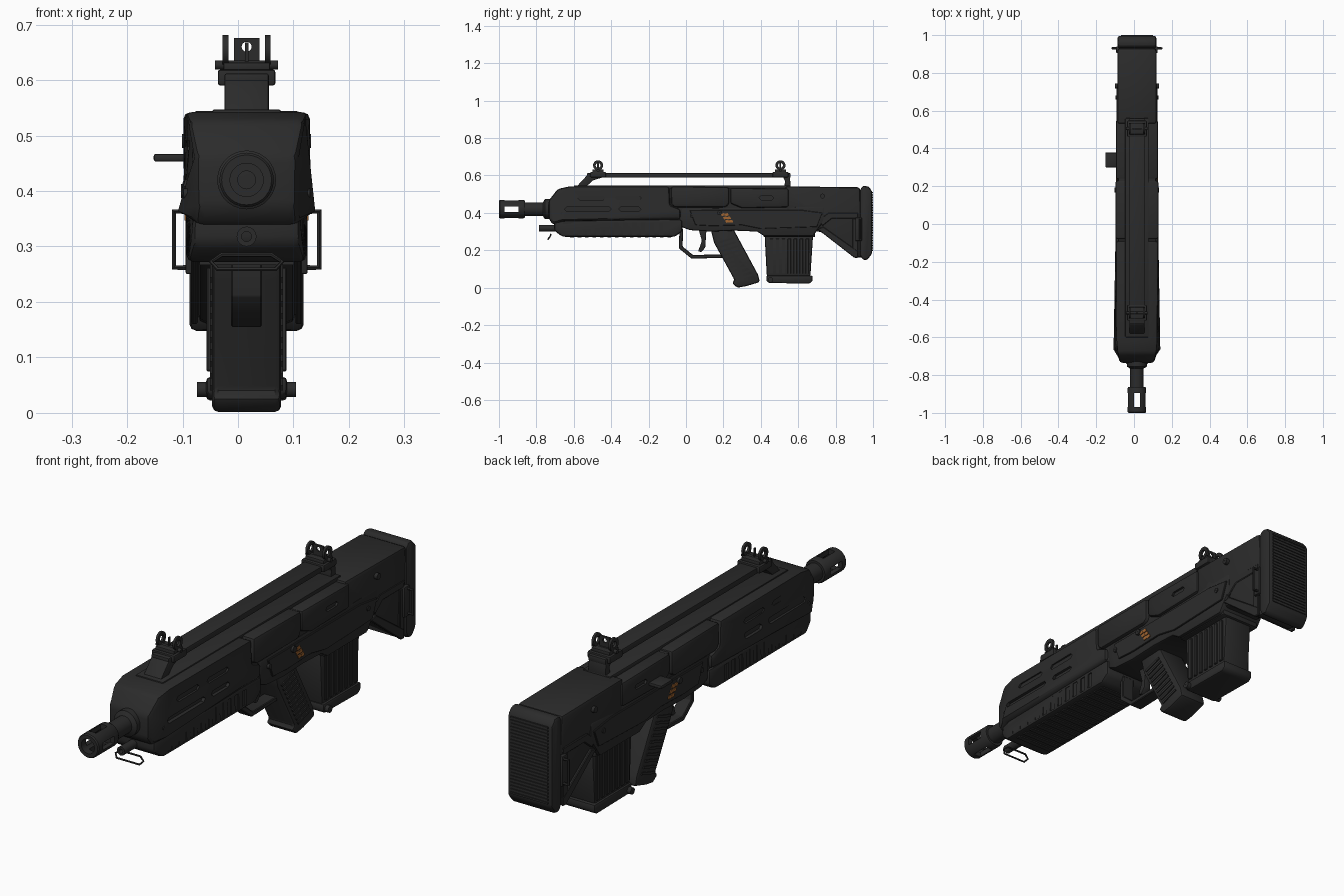
import bpy, bmesh, math
from mathutils import Vector

CX = 0.0155  # centre line of the body (the side handle shifts the bounds)


def material(name, rgb):
    m = bpy.data.materials.new(name)
    m.diffuse_color = (*rgb, 1)
    return m


BLACK = material("matte_black", (0.024, 0.024, 0.024))
ORANGE = material("burnt_orange", (0.36, 0.13, 0.03))


def add(name, bm, mat=BLACK, bevel=0.0, seg=2):
    bmesh.ops.recalc_face_normals(bm, faces=bm.faces)
    me = bpy.data.meshes.new(name)
    bm.to_mesh(me)
    bm.free()
    me.materials.append(mat)
    ob = bpy.data.objects.new(name, me)
    bpy.context.collection.objects.link(ob)
    if bevel:
        b = ob.modifiers.new("bevel", 'BEVEL')
        b.width, b.segments, b.limit_method, b.angle_limit = bevel, seg, 'ANGLE', 0.6
    return ob


def add_prism(bm, prof, hw, x=0.0):
    """Side profile (y, z) extruded across x; hw is a number or function of (y, z)."""
    w = hw if callable(hw) else (lambda y, z: hw)
    a = [bm.verts.new((CX + x - w(y, z), y, z)) for y, z in prof]
    b = [bm.verts.new((CX + x + w(y, z), y, z)) for y, z in prof]
    n = len(prof)
    bm.faces.new(a)
    bm.faces.new(b[::-1])
    for i in range(n):
        bm.faces.new((a[i], b[i], b[(i + 1) % n], a[(i + 1) % n]))


def prism(name, prof, hw, bevel=0.0, x=0.0, mat=BLACK, seg=2):
    bm = bmesh.new()
    add_prism(bm, prof, hw, x)
    return add(name, bm, mat, bevel, seg)


def multi(name, items, mat=BLACK, bevel=0.0):
    bm = bmesh.new()
    for prof, hw, x in items:
        add_prism(bm, prof, hw, x)
    return add(name, bm, mat, bevel, 1)


def rect(y0, y1, z0, z1):
    return [(y0, z0), (y1, z0), (y1, z1), (y0, z1)]


def pill(y0, y1, z, h):
    return [(y0, z), (y0 + h, z - h), (y1 - h, z - h), (y1, z), (y1 - h, z + h), (y0 + h, z + h)]


def lathe(name, prof, pos, axis='y', n=28):
    """Closed profile (radius, distance) turned about an axis through pos."""
    bm = bmesh.new()
    rings = []
    for r, t in prof:
        ring = []
        for i in range(n):
            c, s = r * math.cos(2 * math.pi * i / n), r * math.sin(2 * math.pi * i / n)
            ring.append(bm.verts.new(Vector(pos) + Vector((c, t, s) if axis == 'y' else (t, c, s))))
        rings.append(ring)
    for k in range(len(rings)):
        p, q = rings[k], rings[(k + 1) % len(rings)]
        for i in range(n):
            bm.faces.new((p[i], p[(i + 1) % n], q[(i + 1) % n], q[i]))
    return add(name, bm)


def pin(name, y, z, r, hw):
    return lathe(name, [(0.001, -hw), (r, -hw), (r, hw), (0.001, hw)], (CX, y, z), 'x', 14)


def wire(name, pts, r, closed=False):
    cu = bpy.data.curves.new(name, 'CURVE')
    cu.dimensions, cu.bevel_depth, cu.bevel_resolution = '3D', r, 1
    sp = cu.splines.new('POLY')
    sp.points.add(len(pts) - 1)
    for p, c in zip(sp.points, pts):
        p.co = (*c, 1)
    sp.use_cyclic_u = closed
    cu.materials.append(BLACK)
    bpy.context.collection.objects.link(bpy.data.objects.new(name, cu))


cutters = []


def cut(ob, cutter):
    cutter.hide_render = True
    m = ob.modifiers.new("cut", 'BOOLEAN')
    m.object, m.operation, m.solver = cutter, 'DIFFERENCE', 'EXACT'
    cutters.append(cutter)


# Barrel and slotted muzzle
muzzle = lathe("muzzle_brake", [(0.030, -1), (0.045, -1), (0.049, -0.995), (0.049, -0.87), (0.045, -0.862),
                                (0.030, -0.862)], (CX, 0, 0.42))
cut(muzzle, prism("muzzle_side_cutter", rect(-0.97, -0.895, 0.405, 0.435), 0.08))
cut(muzzle, prism("muzzle_top_cutter", rect(-0.97, -0.895, 0.34, 0.50), 0.015))
lathe("barrel", [(0.016, -0.88), (0.036, -0.88), (0.036, -0.765), (0.053, -0.755), (0.053, -0.70), (0.016, -0.70)],
      (CX, 0, 0.42))

# Inner core that closes the gaps between shells
prism("core", rect(-0.66, 0.70, 0.34, 0.53), 0.098)

# Upper handguard with tapered nose and vent slots
guard = prism("upper_handguard", [(-0.735, 0.37), (-0.735, 0.465), (-0.685, 0.528), (-0.62, 0.542), (-0.09, 0.542),
                                  (-0.085, 0.44), (-0.03, 0.42), (-0.03, 0.365), (-0.66, 0.355), (-0.71, 0.335)],
              lambda y, z: 0.09 if y < -0.70 else (0.105 if y < -0.67 else 0.113), 0.014)
slots = [(-0.58, -0.43, 0.48), (-0.38, -0.24, 0.48), (-0.65, -0.40, 0.42), (-0.36, -0.24, 0.42)]
cut(guard, multi("vent_cutter", [(pill(a, b, z, 0.011), 0.02, s * 0.123) for a, b, z in slots for s in (-1, 1)]))

# Lower handguard with vertical finger grooves
lower = prism("lower_handguard", [(-0.705, 0.365), (-0.705, 0.305), (-0.66, 0.272), (-0.06, 0.272), (-0.02, 0.30),
                                  (-0.02, 0.365)], lambda y, z: 0.096 if y < -0.69 else 0.109, 0.014)
cut(lower, multi("groove_cutter", [(rect(y, y + 0.024, 0.283, 0.348), 0.02, s * 0.122)
                                   for y in [-0.625 + 0.048 * i for i in range(11)] for s in (-1, 1)]))
multi("underside_ribs", [(rect(y, y + 0.02, 0.267, 0.275), 0.085, 0) for y in
                         [-0.62 + 0.04 * i for i in range(14)]])

# Receiver covers
cover = prism("front_cover", [(-0.08, 0.445), (-0.08, 0.542), (0.23, 0.538), (0.23, 0.445), (0.21, 0.43), (-0.06, 0.43)],
              0.114, 0.012)
rear_cover = prism("rear_cover", [(0.237, 0.45), (0.237, 0.534), (0.55, 0.53), (0.55, 0.43), (0.30, 0.425)], 0.112, 0.012)
cut(rear_cover, multi("port_cutter", [(pill(0.39, 0.47, 0.48, 0.010), 0.02, s * 0.123) for s in (-1, 1)]))
prism("top_deck", rect(-0.60, 0.56, 0.53, 0.547), 0.062, 0.004)

# Receiver and magazine well
prism("receiver", [(-0.025, 0.425), (-0.025, 0.325), (0.02, 0.308), (0.13, 0.30), (0.26, 0.305), (0.38, 0.30),
                   (0.42, 0.275), (0.68, 0.275), (0.71, 0.32), (0.74, 0.36), (0.74, 0.435)], 0.102, 0.01)
multi("receiver_panels", [([(0.02, 0.415), (0.05, 0.335), (0.14, 0.33), (0.30, 0.335), (0.40, 0.315), (0.70, 0.325),
                            (0.73, 0.40), (0.62, 0.415)], 0.004, s * 0.105) for s in (-1, 1)], bevel=0.002)
prism("magazine_well_lip", rect(0.415, 0.69, 0.27, 0.30), 0.088, 0.006)

# Orange markings as plain slanted dashes
marks = [(0.185 + 0.02 * i + 0.012 * j, 0.396 - 0.018 * j) for i in range(2) for j in range(3)]
multi("side_markings", [([(y, z), (y + 0.018, z + 0.003), (y + 0.024, z - 0.010), (y + 0.006, z - 0.013)], 0.002,
                         s * 0.110) for y, z in marks for s in (-1, 1)], ORANGE)

# Stock with side frame and ribbed butt pad
prism("stock", [(0.53, 0.542), (0.93, 0.537), (0.945, 0.16), (0.90, 0.165), (0.72, 0.30), (0.66, 0.30), (0.53, 0.40)],
      lambda y, z: 0.087 if z < 0.38 else 0.104, 0.014)
multi("stock_frame", [(p, 0.006, s * 0.094) for s in (-1, 1) for p in (
    [(0.70, 0.315), (0.735, 0.325), (0.92, 0.195), (0.92, 0.16), (0.90, 0.16)],
    [(0.71, 0.36), (0.76, 0.40), (0.92, 0.40), (0.92, 0.37), (0.78, 0.37), (0.73, 0.33)],
    [(0.89, 0.37), (0.92, 0.37), (0.92, 0.19), (0.89, 0.21)])], bevel=0.003)
prism("butt_pad", [(0.93, 0.175), (0.93, 0.525), (0.945, 0.545), (0.975, 0.542), (0.996, 0.515), (0.996, 0.185),
                   (0.97, 0.148), (0.945, 0.148)], 0.103, 0.012)
multi("butt_pad_ribs", [(rect(0.993, 1.0, 0.195 + 0.0135 * i, 0.202 + 0.0135 * i), 0.085, 0) for i in range(24)])

# Magazine with ribbed sides and floor plate
prism("magazine", [(0.42, 0.29), (0.432, 0.06), (0.665, 0.06), (0.68, 0.29)], 0.066, 0.01)
multi("magazine_ribs", [(rect(y, y + 0.018, 0.075, 0.262), 0.004, s * 0.068)
                        for y in [0.448 + 0.032 * i for i in range(7)] for s in (-1, 1)], bevel=0.002)
prism("magazine_floor", [(0.43, 0.065), (0.43, 0.035), (0.445, 0.025), (0.66, 0.022), (0.677, 0.035), (0.677, 0.065)],
      0.073, 0.008)
pin("magazine_peg", 0.452, 0.042, 0.014, 0.089)

# Pistol grip with slanted ribs
prism("grip", [(0.13, 0.32), (0.15, 0.24), (0.26, 0.04), (0.245, 0.025), (0.275, 0.0), (0.32, 0.008), (0.395, 0.03),
               (0.385, 0.07), (0.25, 0.32)], 0.062, 0.014)
ribs = []
for i in range(10):
    t = i / 9
    y, z = 0.19 + 0.105 * t, 0.258 - 0.195 * t
    ribs.append(([(y - 0.022, z - 0.014), (y + 0.060, z + 0.012), (y + 0.065, z + 0.003), (y - 0.017, z - 0.023)],
                 0.066, 0))
multi("grip_ribs", ribs)

# Trigger and guard
prism("trigger_guard", [(-0.035, 0.315), (-0.038, 0.21), (0.03, 0.155), (0.20, 0.160), (0.20, 0.178), (0.037, 0.175),
                        (-0.018, 0.22), (-0.016, 0.315)], 0.028, 0.003, seg=1)
prism("trigger", [(0.065, 0.32), (0.085, 0.25), (0.065, 0.195), (0.082, 0.19), (0.103, 0.215), (0.11, 0.32)], 0.016,
      0.004)

# Carry rail with slanted front foot and rear foot
prism("rail_bar", rect(-0.53, 0.56, 0.588, 0.612), 0.040, 0.004)
prism("rail_front_foot", [(-0.59, 0.535), (-0.53, 0.600), (-0.42, 0.600), (-0.45, 0.588), (-0.495, 0.575),
                          (-0.54, 0.535)], 0.040, 0.004)
prism("rail_rear_foot", [(0.515, 0.60), (0.53, 0.57), (0.525, 0.535), (0.56, 0.535), (0.555, 0.60)], 0.040, 0.004)

# Front and rear sights
for label, y in (("front", -0.47), ("rear", 0.505)):
    prism(label + "_sight_base", rect(y - 0.042, y + 0.042, 0.59, 0.619), 0.052, 0.005)
    prism(label + "_sight_block", rect(y - 0.03, y + 0.03, 0.615, 0.632), 0.042, 0.003)
    for s in (-1, 1):
        lathe(label + "_sight_ring", [(0.013, -0.005), (0.027, -0.005), (0.027, 0.005), (0.013, 0.005)],
              (CX + s * 0.038, y, 0.654), 'x', 20)
    pin(label + "_sight_knob", y, 0.627, 0.008, 0.057)
prism("front_sight_post", rect(-0.475, -0.465, 0.63, 0.668), 0.003)
plate = prism("rear_sight_plate", rect(0.50, 0.508, 0.625, 0.676), 0.023)
cut(plate, lathe("peep_cutter", [(0.0005, 0.47), (0.009, 0.47), (0.009, 0.54), (0.0005, 0.54)], (CX, 0, 0.66), n=16))

# Charging handle on the left side
prism("charging_handle", rect(0.30, 0.378, 0.453, 0.467), 0.033, 0.004, x=-0.1345)

# Cross pins
for y, z, r, hw in ((0.73, 0.49, 0.013, 0.116), (0.18, 0.40, 0.013, 0.118), (0.03, 0.385, 0.010, 0.112),
                    (0.67, 0.38, 0.010, 0.113), (-0.66, 0.395, 0.010, 0.114)):
    pin("cross_pin", y, z, r, hw)

# Sling fittings
lathe("front_stud", [(0.009, -0.785), (0.018, -0.785), (0.018, -0.68), (0.009, -0.68)], (CX, 0, 0.318), n=16)
wire("front_sling_loop", [(CX + x, y, z) for x, y, z in (
    (-0.045, -0.722, 0.285), (0.045, -0.722, 0.285), (0.064, -0.728, 0.272), (0.052, -0.738, 0.259),
    (-0.052, -0.738, 0.259), (-0.064, -0.728, 0.272))], 0.004, True)
for s in (-1, 1):
    wire("rear_sling_loop", [(CX + s * x, 0.93, z) for x, z in ((0.085, 0.262), (0.131, 0.262), (0.131, 0.363),
                                                               (0.085, 0.363))], 0.006)
    prism("sling_mount", rect(0.905, 0.94, 0.25, 0.375), 0.012, 0.004, x=s * 0.098)

# Apply modifiers, shade, and drop the cutters
bpy.ops.object.select_all(action='SELECT')
bpy.context.view_layer.objects.active = guard
bpy.ops.object.convert(target='MESH')
bpy.ops.object.shade_smooth_by_angle(angle=math.radians(30))
for c in cutters:
    bpy.data.objects.remove(c)
